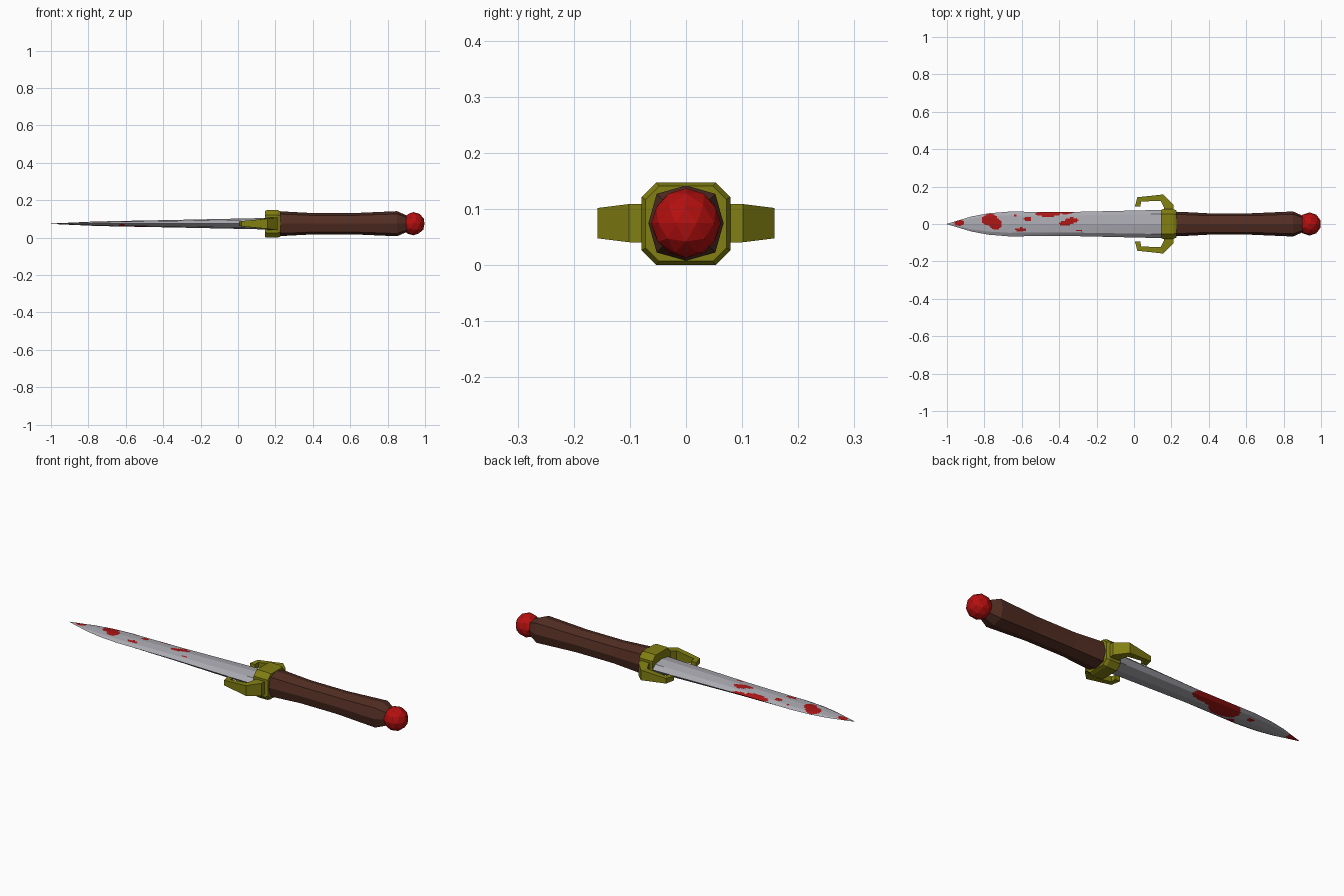
import bpy, bmesh, math
from mathutils import Vector

if "Cube" in bpy.data.objects:
    bpy.data.objects.remove(bpy.data.objects["Cube"])

ZC = 0.0745  # height of the dagger's long axis


def material(name, rgb):
    m = bpy.data.materials.new(name)
    m.diffuse_color = (*rgb, 1)
    m.use_nodes = True
    m.node_tree.nodes["Principled BSDF"].inputs["Base Color"].default_value = m.diffuse_color
    return m


steel = material("steel grey", (0.40, 0.40, 0.44))
blood = material("blood red", (0.40, 0.008, 0.008))
wood = material("dark brown", (0.085, 0.027, 0.017))
gold = material("old gold", (0.22, 0.21, 0.006))
gem_red = material("gem red", (0.46, 0.005, 0.005))


def loft(name, rings, *mats):
    """Skin a list of equal-length point rings and cap both ends."""
    bm = bmesh.new()
    vs = [[bm.verts.new(p) for p in r] for r in rings]
    n = len(rings[0])
    for a, b in zip(vs, vs[1:]):
        for i in range(n):
            j = (i + 1) % n
            bm.faces.new((a[i], a[j], b[j], b[i]))
    bm.faces.new(vs[0])
    bm.faces.new(vs[-1])
    bmesh.ops.recalc_face_normals(bm, faces=bm.faces)
    me = bpy.data.meshes.new(name)
    bm.to_mesh(me)
    bm.free()
    ob = bpy.data.objects.new(name, me)
    bpy.context.collection.objects.link(ob)
    for m in mats:
        me.materials.append(m)
    return ob


def octagon(d):
    return [(1, 0), (d, d), (0, 1), (-d, d), (-1, 0), (-d, -d), (0, -1), (d, -d)]


def lerp_profile(prof, x):
    for a, b in zip(prof, prof[1:]):
        if x <= b[0]:
            t = (x - a[0]) / (b[0] - a[0])
            return [p + (q - p) * t for p, q in zip(a[1:], b[1:])]
    return prof[-1][1:]


# Blade: flattened octagon, finely divided so the stains have clean outlines
blade_prof = [(-1, 0.001, 0.001), (-0.87, 0.040, 0.007), (-0.78, 0.057, 0.011),
              (-0.67, 0.066, 0.014), (-0.35, 0.064, 0.020), (0.17, 0.076, 0.031)]
section, oct8, SUB = [], octagon(0.71), 6
for i, p in enumerate(oct8):
    q = oct8[(i + 1) % 8]
    section += [(p[0] + (q[0] - p[0]) * k / SUB, p[1] + (q[1] - p[1]) * k / SUB)
                for k in range(SUB)]
stations = sorted({round(-1 + 1.17 * i / 180, 4) for i in range(181)}
                  | {p[0] for p in blade_prof})
rings = []
for x in stations:
    w, h = lerp_profile(blade_prof, x)
    rings.append([(x, y * w, ZC + z * h) for y, z in section])
blade = loft("blade", rings, steel, blood)

# Blood stains: ellipses (x, y, half length, half width) on upper and lower sides
upper = [(-0.935, 0.006, 0.028, 0.016), (-0.77, 0.022, 0.042, 0.032),
         (-0.74, 0.0, 0.032, 0.03), (-0.57, 0.027, 0.02, 0.013),
         (-0.635, 0.046, 0.01, 0.004), (-0.605, -0.03, 0.03, 0.011),
         (-0.46, 0.054, 0.065, 0.014), (-0.37, 0.063, 0.05, 0.010),
         (-0.335, 0.019, 0.035, 0.016), (-0.37, 0.003, 0.03, 0.012),
         (-0.295, -0.036, 0.014, 0.005)]
lower = [(-0.53, 0.02, 0.085, 0.06), (-0.44, 0.045, 0.12, 0.034),
         (-0.69, 0.02, 0.018, 0.013), (-0.62, -0.045, 0.02, 0.02),
         (-0.96, 0.01, 0.04, 0.03)]
for f in blade.data.polygons:
    c = f.center
    spots = upper if c.z > ZC else lower
    f.material_index = int(any(((c.x - x) / a) ** 2 + ((c.y - y) / b) ** 2 < 1
                               for x, y, a, b in spots))

# Grip: eight-sided, waisted, swelling before the pommel
loft("grip", [[(x, y * r, ZC + z * r) for y, z in octagon(0.78)]
              for x, r in [(0.19, 0.066), (0.25, 0.065), (0.40, 0.057), (0.62, 0.057),
                           (0.85, 0.067), (0.90, 0.045), (0.93, 0.036)]], wood)

# Guard block: chamfered rectangle with softened ends
W, H, C = 0.079, 0.0735, 0.026
corners = [(W, H - C), (W - C, H), (C - W, H), (-W, H - C),
           (-W, C - H), (C - W, -H), (W - C, -H), (W, C - H)]
loft("guard", [[(x, y * s, H + z * s) for y, z in corners]
               for x, s in [(0.145, 0.95), (0.153, 1), (0.212, 1), (0.228, 0.91)]], gold)

# Guard arms: hooks curling forward, given as (outer xy, inner xy, half height)
arm = [((0.212, 0.060), (0.150, 0.060), 0.035), ((0.212, 0.102), (0.162, 0.085), 0.034),
       ((0.157, 0.158), (0.142, 0.124), 0.027), ((0.018, 0.143), (0.037, 0.120), 0.014),
       ((0.005, 0.094), (0.035, 0.094), 0.012)]
for side, label in ((1, "back"), (-1, "front")):
    loft("guard_arm_" + label,
         [[(o[0], side * o[1], ZC - h), (o[0], side * o[1], ZC + h),
           (i[0], side * i[1], ZC + h), (i[0], side * i[1], ZC - h)]
          for o, i, h in arm], gold)

# Pommel gem
bpy.ops.mesh.primitive_ico_sphere_add(subdivisions=2, radius=0.062,
                                      location=(0.938, 0, ZC))
gem = bpy.context.object
gem.name = "pommel_gem"
gem.data.materials.append(gem_red)
